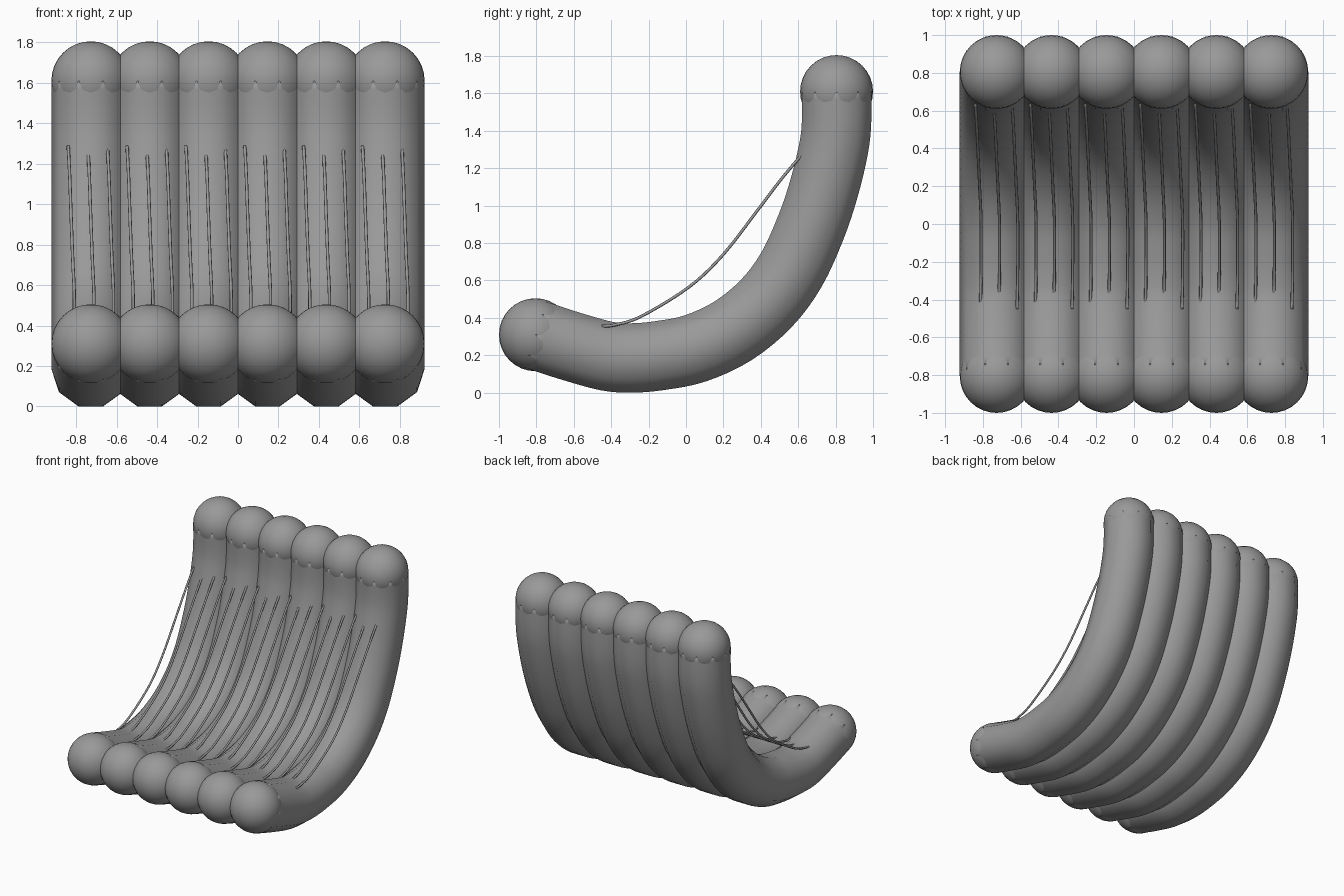
import bpy, bmesh, math
from mathutils import Vector

cube = bpy.data.objects.get("Cube")
if cube:
    bpy.data.objects.remove(cube, do_unlink=True)

grey = bpy.data.materials.new("plain grey")
grey.use_nodes = True
color = (0.32, 0.32, 0.32, 1)
grey.diffuse_color = color
grey.node_tree.nodes["Principled BSDF"].inputs["Base Color"].default_value = color

COUNT, SPACING, RADIUS = 6, 0.291, 0.195


def smooth_path(points, steps):
    """Catmull-Rom path through the points."""
    pts = [Vector(p) for p in points]
    pts = [2 * pts[0] - pts[1]] + pts + [2 * pts[-1] - pts[-2]]
    path = []
    for a, b, c, d in zip(pts, pts[1:], pts[2:], pts[3:]):
        for i in range(steps):
            t = i / steps
            path.append(0.5 * (2 * b + (c - a) * t + (2 * a - 5 * b + 4 * c - d) * t * t
                               + (3 * b - a - 3 * c + d) * t ** 3))
    return path + [pts[-2]]


def finish(bm, name, x):
    bmesh.ops.recalc_face_normals(bm, faces=bm.faces)
    for face in bm.faces:
        face.smooth = True
    mesh = bpy.data.meshes.new(name)
    bm.to_mesh(mesh)
    bm.free()
    mesh.materials.append(grey)
    obj = bpy.data.objects.new(name, mesh)
    obj.location.x = x
    bpy.context.collection.objects.link(obj)
    return obj


def sweep(name, points, radius, sides, x, steps):
    """Tube with a regular cross-section along a path."""
    path = smooth_path(points, steps)
    bm = bmesh.new()
    rings = []
    for i, p in enumerate(path):
        tangent = path[min(i + 1, len(path) - 1)] - path[max(i - 1, 0)]
        normal = Vector((1, 0, 0)).cross(tangent).normalized()
        side = tangent.cross(normal).normalized()
        angles = [2 * math.pi * k / sides for k in range(sides)]
        rings.append([bm.verts.new(p + radius * (side * math.cos(a) + normal * math.sin(a)))
                      for a in angles])
    for low, high in zip(rings, rings[1:]):
        for k in range(sides):
            n = (k + 1) % sides
            bm.faces.new((low[k], low[n], high[n], high[k]))
    bm.faces.new(rings[0])
    bm.faces.new(rings[-1])
    return finish(bm, name, x)


def ball(name, x, y, z):
    bm = bmesh.new()
    bmesh.ops.create_uvsphere(bm, u_segments=32, v_segments=16, radius=RADIUS)
    bmesh.ops.translate(bm, verts=bm.verts, vec=(0, y, z))
    return finish(bm, name, x)


# Side profile of the seat tubes, front end to top end
tube_path = [(0, y, z) for y, z in (
    (-0.805, 0.31), (-0.62, 0.25), (-0.42, 0.195), (-0.28, 0.186), (-0.13, 0.2),
    (0.05, 0.237), (0.25, 0.33), (0.43, 0.478), (0.565, 0.66), (0.67, 0.89),
    (0.74, 1.1), (0.79, 1.31), (0.805, 1.45), (0.805, 1.61))]

# Slack cord that leans sideways as it rises
cord_path = [(0.018, -0.45, 0.355), (0.02, -0.38, 0.363), (0.022, -0.24, 0.408),
             (0.022, 0.016, 0.565), (0.014, 0.2, 0.74), (0.005, 0.39, 0.985),
             (0, 0.5, 1.13), (-0.006, 0.6, 1.25), (-0.008, 0.635, 1.285)]

for i in range(COUNT):
    x = (i - (COUNT - 1) / 2) * SPACING
    # Padded tube with a ball at each end
    sweep(f"seat_tube_{i + 1}", tube_path, RADIUS, 10, x, 4)
    ball(f"front_ball_{i + 1}", x, -0.805, 0.31)
    ball(f"top_ball_{i + 1}", x, 0.805, 1.61)
    # Three cords over each tube
    for j in range(3):
        sweep(f"cord_{i * 3 + j + 1}", cord_path, 0.008, 8,
              x + (j - 1) * SPACING / 3 - 0.007, 5)
